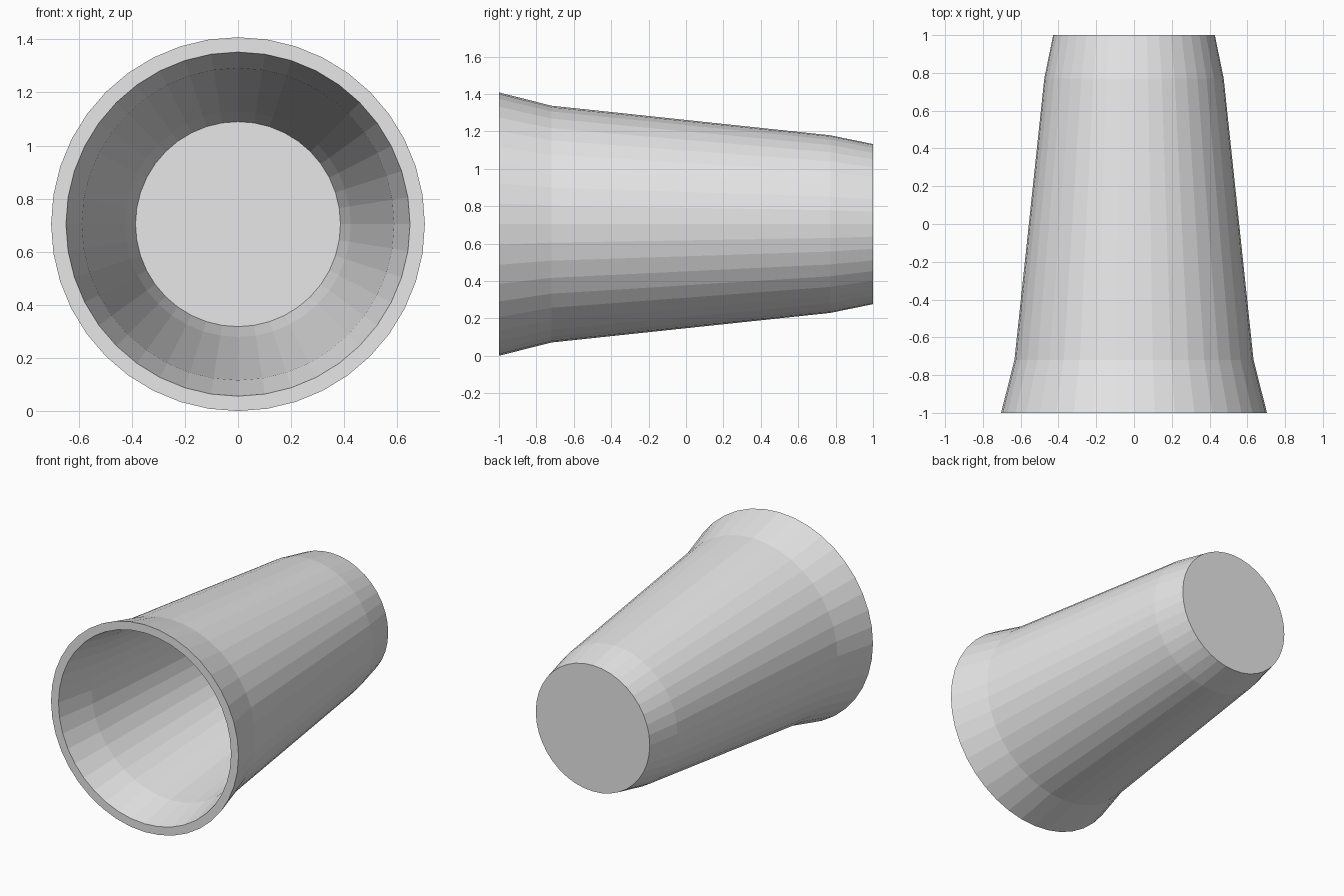
import bpy
import bmesh
from math import cos, sin, tau

default_cube = bpy.data.objects.get("Cube")
if default_cube:
    bpy.data.objects.remove(default_cube, do_unlink=True)

SIDES = 40
AXIS_HEIGHT = 0.704

# Wall profile (y, radius): closed end, outer wall, rim, inner wall, inner floor
PROFILE = [
    (1.0, 0.428), (0.77, 0.475), (-0.72, 0.633), (-1.0, 0.704),
    (-1.0, 0.648), (-0.73, 0.588), (0.76, 0.425), (0.95, 0.386),
]


def make_material(name, colour):
    mat = bpy.data.materials.new(name)
    mat.use_nodes = True
    mat.diffuse_color = colour
    mat.node_tree.nodes["Principled BSDF"].inputs["Base Color"].default_value = colour
    return mat


def add_ring(bm, y, radius):
    angles = [tau * i / SIDES for i in range(SIDES)]
    return [bm.verts.new((radius * cos(a), y, radius * sin(a))) for a in angles]


def bridge(bm, first, second):
    for i in range(SIDES):
        j = (i + 1) % SIDES
        bm.faces.new((first[i], first[j], second[j], second[i]))


# Hollow tapered cup lying on its side, open towards the front
bm = bmesh.new()
rings = [add_ring(bm, y, r) for y, r in PROFILE]
for first, second in zip(rings, rings[1:]):
    bridge(bm, first, second)
bm.faces.new(rings[0])
bm.faces.new(rings[-1])
bmesh.ops.recalc_face_normals(bm, faces=bm.faces)

mesh = bpy.data.meshes.new("cup")
bm.to_mesh(mesh)
bm.free()
mesh.materials.append(make_material("light grey", (0.8, 0.8, 0.8, 1.0)))

cup = bpy.data.objects.new("cup", mesh)
cup.location.z = AXIS_HEIGHT
bpy.context.collection.objects.link(cup)
